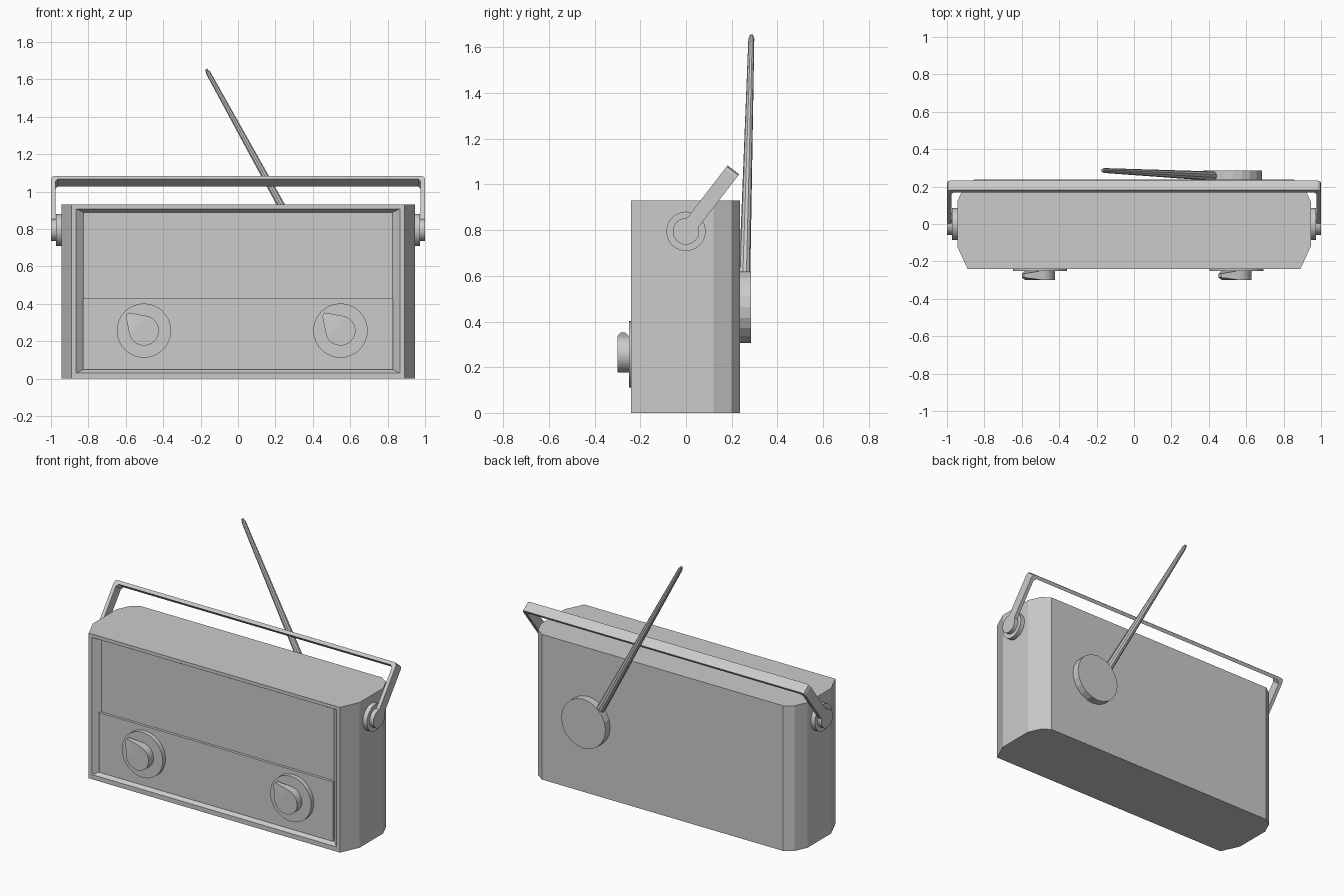
import bpy, bmesh
from math import sin, cos, pi, atan2, acos, hypot
from mathutils import Vector

if "Cube" in bpy.data.objects:
    bpy.data.objects.remove(bpy.data.objects["Cube"])


def finish(bm, name, smooth=True):
    bmesh.ops.recalc_face_normals(bm, faces=bm.faces)
    me = bpy.data.meshes.new(name)
    bm.to_mesh(me)
    bm.free()
    ob = bpy.data.objects.new(name, me)
    bpy.context.collection.objects.link(ob)
    if smooth:
        bpy.ops.object.select_all(action='DESELECT')
        ob.select_set(True)
        bpy.context.view_layer.objects.active = ob
        bpy.ops.object.shade_smooth_by_angle(angle=0.45)
    return ob


def prism(bm, pts, offset):
    """Extrude a closed outline of 3D points along offset."""
    face = bm.faces.new([bm.verts.new(p) for p in pts])
    ext = bmesh.ops.extrude_face_region(bm, geom=[face], use_keep_orig=True)
    verts = [g for g in ext["geom"] if isinstance(g, bmesh.types.BMVert)]
    bmesh.ops.translate(bm, verts=verts, vec=offset)


def rod(name, a, b, r1, r2, sides, smooth=True):
    """Cylinder or cone between two points."""
    a, b = Vector(a), Vector(b)
    bm = bmesh.new()
    bmesh.ops.create_cone(bm, cap_ends=True, segments=sides, radius1=r1, radius2=r2, depth=(b - a).length)
    rot = Vector((0, 0, 1)).rotation_difference(b - a).to_matrix().to_4x4()
    bmesh.ops.transform(bm, matrix=rot, verts=bm.verts)
    bmesh.ops.translate(bm, verts=bm.verts, vec=(a + b) / 2)
    return finish(bm, name, smooth)


# case: chamfered plan extruded up, with a stepped recess in the front
half = [(0.89, -0.24), (0.945, -0.12), (0.945, 0.12), (0.908, 0.20), (0.855, 0.237)]
plan = half + [(-x, y) for x, y in reversed(half)]
bm = bmesh.new()
prism(bm, [(x, y, 0) for x, y in plan], (0, 0, 0.93))
bmesh.ops.recalc_face_normals(bm, faces=bm.faces)
front = min(bm.faces, key=lambda f: f.calc_center_median().y)
for hx, y, lo, hi in [(0.865, -0.24, 0.03, 0.908), (0.825, -0.205, 0.05, 0.888)]:
    bmesh.ops.inset_region(bm, faces=[front], thickness=0.01)
    for v in front.verts:
        v.co = (hx if v.co.x > 0 else -hx, y, hi if v.co.z > 0.46 else lo)
finish(bm, "case", smooth=False)

# raised control panel in the lower part of the recess
bm = bmesh.new()
prism(bm, [(-0.828, -0.222, 0.048), (0.828, -0.222, 0.048),
           (0.828, -0.222, 0.43), (-0.828, -0.222, 0.43)], (0, 0.02, 0))
finish(bm, "control_panel", smooth=False)


def pointer_knob(name, cx, cz, r=0.08):
    """Round knob drawn out into a tapered blunt pointer, up and to the left."""
    tip = [(-0.084, 0.096), (-0.097, 0.078)]
    d = hypot(0.0905, 0.087)
    aim, spread = atan2(0.087, -0.0905), acos(0.078 / d) + 0.12
    n = 20
    arc = [aim + spread + (2 * pi - 2 * spread) * i / n for i in range(n + 1)]
    bm = bmesh.new()
    rings = []
    for y, yt in [(-0.249, -0.266), (-0.30, -0.286)]:
        ring = [bm.verts.new((cx + r * cos(t), y, cz + r * sin(t))) for t in arc]
        tips = [bm.verts.new((cx + x, yt, cz + z)) for x, z in tip]
        bm.faces.new(ring)
        bm.faces.new([ring[-1], tips[0], tips[1], ring[0]])
        rings.append(ring + tips)
    back, fr = rings
    for i in range(len(fr)):
        j = (i + 1) % len(fr)
        bm.faces.new([back[i], back[j], fr[j], fr[i]])
    finish(bm, name)


# two dials, each with a pointer knob
for side, x in (("left", -0.503), ("right", 0.548)):
    rod(side + "_dial", (x, -0.215, 0.257), (x, -0.25, 0.257), 0.145, 0.145, 40)
    pointer_knob(side + "_knob", x, 0.257)

# carrying handle: flat U-shaped strap tilted back around its pivots
pivot = Vector((0, 0, 0.795))
up = Vector((0, 0.61, 0.792)).normalized()
across = Vector((0, up.z, -up.y))
outer = [(1.0, 0.0), (1.0, 0.318), (0.994, 0.334), (0.978, 0.34)]
inner = [(0.964, 0.318), (0.977, 0.302), (0.977, 0.0)]
path = ([(-x, u) for x, u in outer] + outer[::-1]
        + inner[::-1] + [(-x, u) for x, u in inner[::-1]][::-1])
bm = bmesh.new()
w = 0.064
prism(bm, [pivot + Vector((x, 0, 0)) + up * u - across * w / 2 for x, u in path], across * w)
finish(bm, "handle", smooth=False)

# handle pivots on both sides
for side, s in (("left", -1), ("right", 1)):
    rod(side + "_pivot_base", (s * 0.94, 0, 0.795), (s * 0.974, 0, 0.795), 0.086, 0.086, 32)
    rod(side + "_pivot_cap", (s * 0.97, 0, 0.795), (s * 1.0, 0, 0.795), 0.058, 0.058, 32)

# aerial: round mount on the back, tapering rod and small tip
rod("aerial_mount", (0.528, 0.23, 0.463), (0.528, 0.285, 0.463), 0.157, 0.157, 20, smooth=False)
base, end = Vector((0.46, 0.254, 0.51)), Vector((-0.162, 0.286, 1.64))
rod("aerial_rod", base, end, 0.026, 0.013, 10)
rod("aerial_tip", end, end + (end - base).normalized() * 0.016, 0.009, 0.008, 10)
